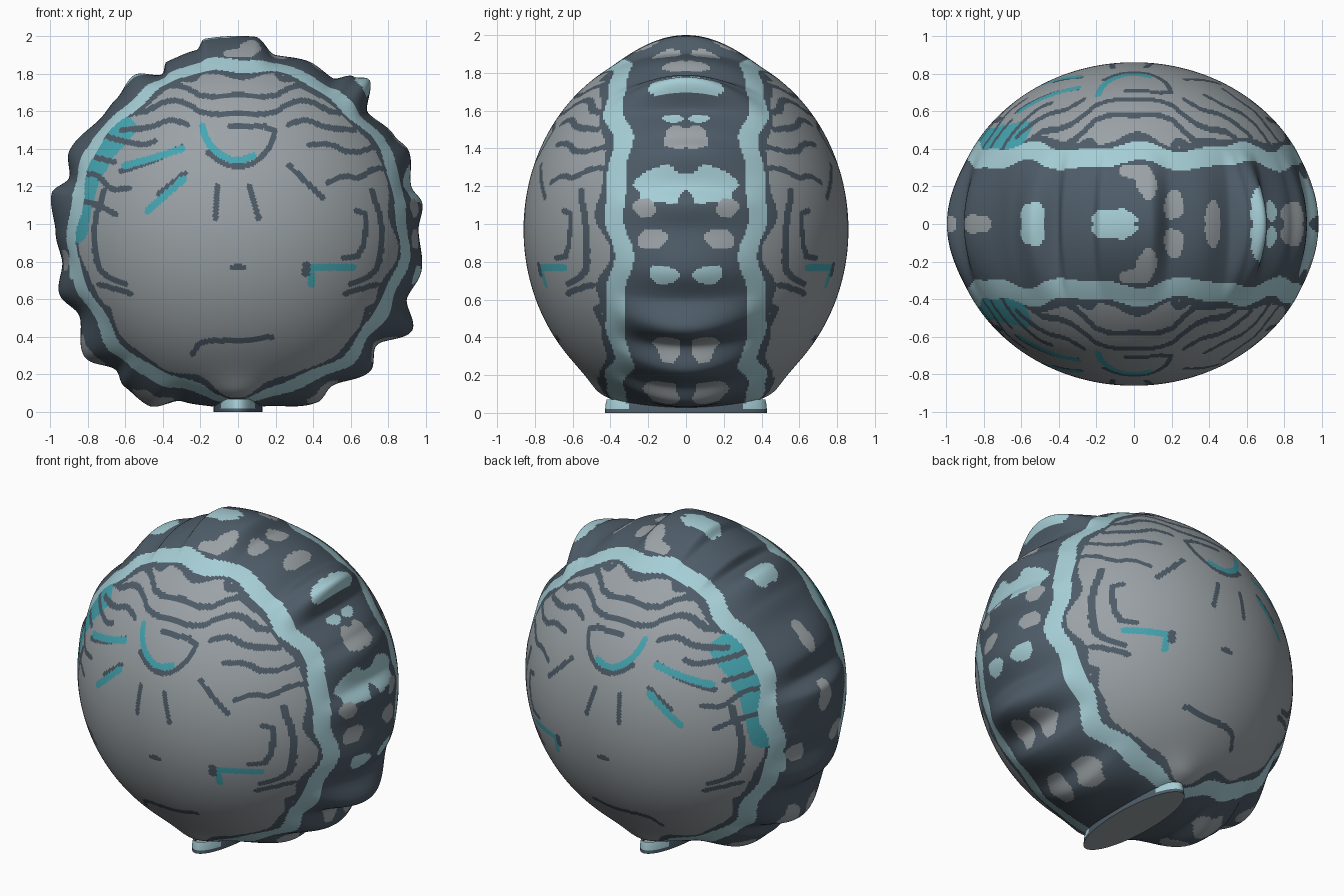
import bpy, bmesh, math

cube = bpy.data.objects.get("Cube")
if cube:
    bpy.data.objects.remove(cube, do_unlink=True)

RADIUS, DEPTH, CENTRE = 0.97, 0.86, 0.97
AROUND, ROWS = 540, 126
GREY, DARK, PALE, TEAL = range(4)


def linear(c):
    c /= 255
    return c / 12.92 if c < 0.04 else ((c + 0.055) / 1.055) ** 2.4


def material(name, r, g, b):
    mat = bpy.data.materials.new(name)
    colour = (linear(r), linear(g), linear(b), 1)
    mat.diffuse_color = colour
    mat.use_nodes = True
    bsdf = next(n for n in mat.node_tree.nodes if n.type == 'BSDF_PRINCIPLED')
    bsdf.inputs["Base Color"].default_value = colour
    bsdf.inputs["Roughness"].default_value = 0.7
    return mat


MATERIALS = [material("stone grey", 155, 162, 166), material("slate blue", 78, 92, 104),
             material("pale blue", 166, 206, 214), material("teal", 70, 166, 178)]

# Outline of the knobbly crest: angle in degrees, radius
CREST = [(0, .96), (8, .99), (14, .95), (25, 1), (31, .97), (42, .93), (49, 1.06), (53, 1.02),
         (58, .95), (67, .97), (78, .95), (85, 1.03), (100, 1.03), (103, .98), (113, .97),
         (116, .92), (124, .99), (133, .95), (140, .94), (155, .99), (163, .94), (169, 1.01),
         (181, .97), (190, .95), (200, 1.01), (208, .96), (220, 1.06), (229, .99), (234, 1.03),
         (243, 1.05), (252, .96), (262, .95), (278, .95), (295, 1.01), (301, .97), (313, 1.03),
         (320, .96), (330, 1.07), (338, .97), (347, 1), (360, .96)]

# Patches on the crest: colour, angle, distance from middle, half angle, half width
PATCHES = [(PALE, 49, .08, 3.5, .12), (PALE, 39, .07, 2, .06), (GREY, 30, .04, 5, .08),
           (PALE, 14, .12, 6, .15), (GREY, 7, .22, 3, .06), (DARK, 8, 0, 5, .04),
           (GREY, -3, .18, 3.5, .08), (PALE, -14, .12, 3, .08), (GREY, -39, .1, 5.5, .07),
           (GREY, -62, .13, 6, .09), (GREY, 64, .04, 3, .08), (GREY, 77, .1, 3.5, .08),
           (GREY, 86, .22, 3, .09), (GREY, 90, .28, 4.5, .04), (PALE, 96, .03, 7, .05),
           (PALE, 124, .03, 4.5, .09), (GREY, 150, 0, 7, .05), (GREY, 172, 0, 6, .06),
           (GREY, 190, .2, 4, .07), (PALE, 193, .3, 4, .04), (GREY, 220, .1, 6, .07),
           (GREY, 243, .13, 6, .09)]

# Painted lines as (x, z) paths; these ones appear on both halves of the face
BROWS = [[(-.01, 1.69), (.18, 1.67), (.28, 1.73), (.38, 1.74)],
         [(-.01, 1.59), (.18, 1.58), (.28, 1.65), (.38, 1.66), (.52, 1.58), (.62, 1.62)],
         [(.27, 1.53), (.36, 1.56), (.47, 1.51), (.62, 1.5)],
         [(.2, 1.81), (.24, 1.76), (.36, 1.79)],
         [(.6, .68), (.72, .73), (.76, .82), (.77, 1), (.71, 1.18)],
         [(.57, .63), (.74, .68)],
         [(.82, .58), (.69, .56), (.68, .5), (.63, .36), (.72, .34)]]
# Lines that appear once
LINES = [[(.38, 1.42), (.49, 1.43), (.6, 1.37), (.76, 1.42)],
         [(.48, 1.22), (.57, 1.26), (.65, 1.24), (.72, 1.3), (.82, 1.29)],
         [(.56, .82), (.66, .83), (.69, 1.05), (.63, 1.07)],
         [(-.04, 1.52), (.2, 1.52), (.18, 1.42), (.1, 1.33), (.01, 1.3), (-.08, 1.32),
          (-.16, 1.38)],
         [(-.11, 1.2), (-.12, 1.03)], [(.06, 1.2), (.11, 1.03)], [(.27, 1.31), (.45, 1.14)],
         [(-.62, 1.28), (-.44, 1.34), (-.3, 1.41)], [(-.42, 1.16), (-.28, 1.27)],
         [(-.03, .77), (.03, .77)],
         [(-.24, .31), (-.2, .38), (0, .38), (.18, .4)],
         [(-.58, 1.19), (-.68, 1.18), (-.74, 1.26), (-.82, 1.27)],
         [(-.65, 1.05), (-.74, 1.1), (-.83, 1.12)],
         [(-.74, 1.48), (-.62, 1.44), (-.5, 1.42), (-.44, 1.44)], [(-.82, 1.37), (-.66, 1.33)]]
TEAL_LINES = [[(-.19, 1.52), (-.16, 1.43), (-.1, 1.37), (-.01, 1.33), (.08, 1.36)],
              [(-.6, 1.31), (-.42, 1.36), (-.3, 1.4)], [(-.48, 1.07), (-.29, 1.24)],
              [(.39, .68), (.39, .77), (.39, .77), (.61, .77)]]
TEAL_BAND = [(-.6, 1.51), (-.71, 1.39), (-.79, 1.25), (-.83, 1.12), (-.86, .96)]


def rounded(path):
    """Cut the corners of a path so that it bends softly."""
    points = [path[0]]
    for (ax, az), (bx, bz) in zip(path, path[1:]):
        points += [(ax + (bx - ax) * t, az + (bz - az) * t) for t in (.25, .75)]
    return points + [path[-1]]


# Strokes in painting order: colour, half width, path, bounds
STROKES = [(TEAL, .06, TEAL_BAND)]
STROKES += [(DARK, .015, rounded(path)) for path in LINES + BROWS]
STROKES += [(DARK, .015, rounded([(-x, z) for x, z in path])) for path in BROWS]
STROKES += [(TEAL, .019, rounded(path)) for path in TEAL_LINES]
STROKES += [(DARK, .022, [(.36, .74), (.365, .78)])]
BOXED = [(colour, w, path,
          min(p[0] for p in path) - w, max(p[0] for p in path) + w,
          min(p[1] for p in path) - w, max(p[1] for p in path) + w)
         for colour, w, path in STROKES]


def near_path(x, z, path, width):
    for (ax, az), (bx, bz) in zip(path, path[1:]):
        dx, dz = bx - ax, bz - az
        t = ((x - ax) * dx + (z - az) * dz) / (dx * dx + dz * dz + 1e-9)
        t = max(0, min(1, t))
        if math.hypot(x - ax - t * dx, z - az - t * dz) < width:
            return True
    return False


def crest_radius(degrees):
    for (a, ra), (b, rb) in zip(CREST, CREST[1:]):
        if degrees <= b:
            t = (degrees - a) / (b - a)
            return ra + (rb - ra) * t * t * (3 - 2 * t)
    return CREST[-1][1]


def paint(x, y, z):
    """Colour of a point on the shell."""
    angle = math.atan2(z - CENTRE, x)
    degrees, side = math.degrees(angle), abs(y)
    stripe = side - .36 - .022 * math.sin(9 * angle) - .012 * math.sin(17 * angle + 1)
    if abs(stripe) < .05:
        return PALE
    if stripe < 0:
        colour = DARK
        wobble = 1 + .2 * math.sin(angle * 50 + side * 25)
        for patch, a, mid, da, dy in PATCHES:
            turn = (degrees - a + 180) % 360 - 180
            if (turn / da) ** 2 + ((side - mid) / dy) ** 2 < wobble:
                colour = patch
        return colour
    outline = stripe < .085 + .015 * math.sin(13 * angle)
    if outline and not near_path(x, z, TEAL_BAND, .06):
        return DARK
    colour = GREY
    for tone, width, path, x0, x1, z0, z1 in BOXED:
        if x0 < x < x1 and z0 < z < z1 and near_path(x, z, path, width):
            colour = tone
    return colour


def make_object(name, verts, faces, rule):
    mesh = bpy.data.meshes.new(name)
    mesh.from_pydata(verts, [], faces)
    for mat in MATERIALS:
        mesh.materials.append(mat)
    bm = bmesh.new()
    bm.from_mesh(mesh)
    bmesh.ops.recalc_face_normals(bm, faces=bm.faces)
    for face in bm.faces:
        face.smooth = len(face.verts) < 5
        face.material_index = rule(face)
    bm.to_mesh(mesh)
    bm.free()
    obj = bpy.data.objects.new(name, mesh)
    bpy.context.collection.objects.link(obj)
    return obj


# Shell: front half swept from the crest to the middle of the face, then mirrored
verts, faces = [], []
outline = [crest_radius(360 * i / AROUND) / RADIUS - 1 for i in range(AROUND)]
for row in range(ROWS):
    lat = math.pi / 2 * row / ROWS
    y = DEPTH * math.sin(lat)
    swell = max(0, 1 - (y / .42) ** 2) ** 1.5
    for i in range(AROUND):
        a = math.tau * i / AROUND
        r = RADIUS * math.cos(lat) * (1 + outline[i] * swell)
        x, z = r * math.cos(a), CENTRE + r * math.sin(a)
        # the shell flares out towards the foot
        flare = 1 + .36 * math.exp(-(x / .16) ** 2 - (z / .125) ** 2)
        verts.append((x, -y * flare, z))
verts.append((0, -DEPTH, CENTRE))
for row in range(ROWS):
    for i in range(AROUND):
        p, q = row * AROUND + i, row * AROUND + (i + 1) % AROUND
        if row < ROWS - 1:
            faces.append((p, q, q + AROUND, p + AROUND))
        else:
            faces.append((p, q, len(verts) - 1))
shell = make_object("shell", verts, faces, lambda f: paint(*f.calc_center_median()))
mirror = shell.modifiers.new("mirror", 'MIRROR')
mirror.use_axis = (False, True, False)

# Foot: narrow oval plinth below the flare
SECTIONS = [(0, .13, .43), (.02, .13, .428), (.05, .125, .425), (.07, .12, .42)]
SIDES = 96
verts = [(w * math.cos(math.tau * i / SIDES), d * math.sin(math.tau * i / SIDES), z)
         for z, w, d in SECTIONS for i in range(SIDES)]
faces = [(k * SIDES + i, k * SIDES + (i + 1) % SIDES,
          (k + 1) * SIDES + (i + 1) % SIDES, (k + 1) * SIDES + i)
         for k in range(len(SECTIONS) - 1) for i in range(SIDES)]
faces.append(tuple(range(SIDES)))


def paint_foot(face):
    x, y, z = face.calc_center_median()
    if len(face.verts) > 4:
        face.normal_flip()  # the base is seen as the inside of the shell
        return GREY
    return DARK if abs(y) < .31 or z < .02 else PALE


make_object("foot", verts, faces, paint_foot)
